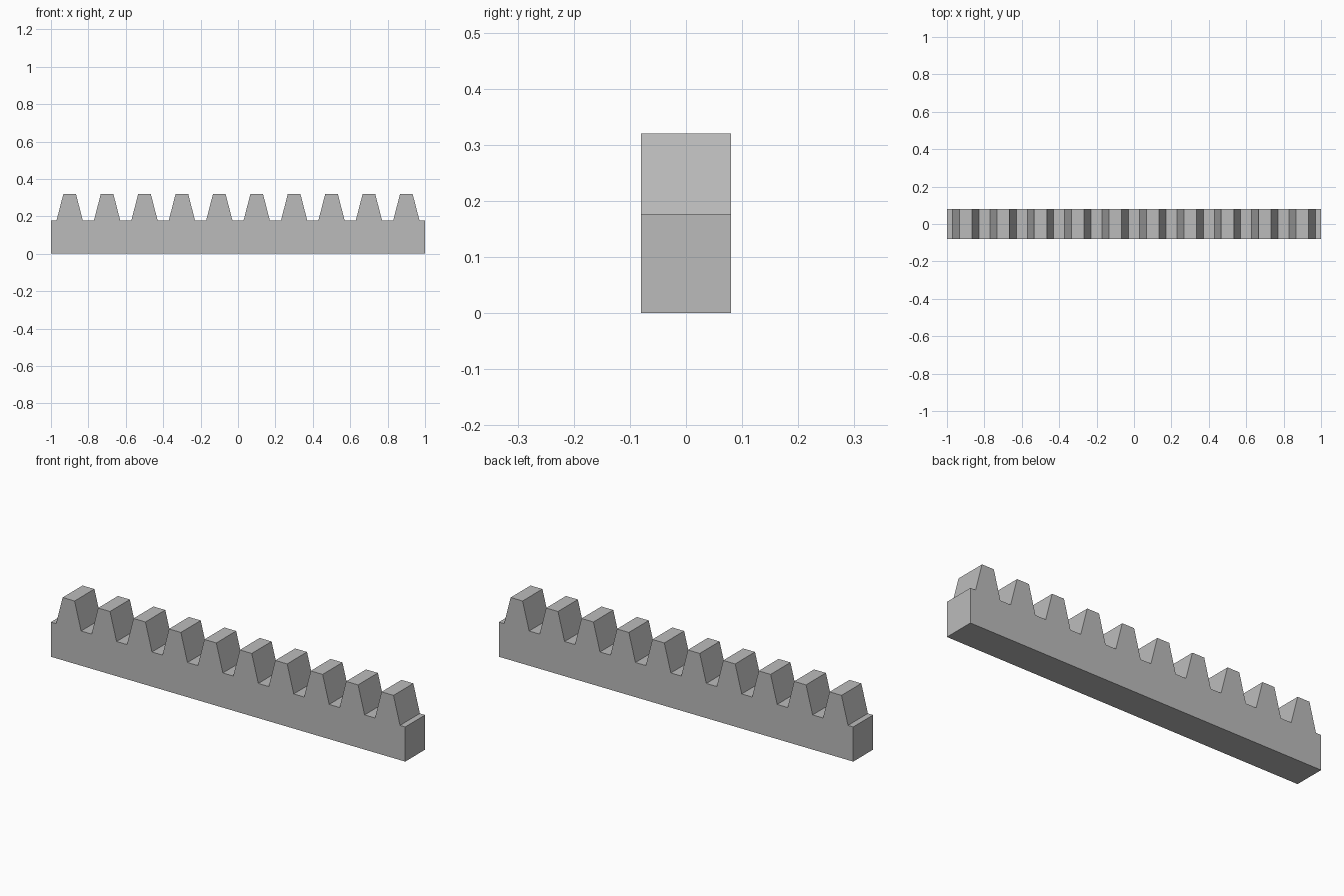
import bpy
import bmesh
import math

cube = bpy.data.objects.get("Cube")
if cube:
    bpy.data.objects.remove(cube, do_unlink=True)

# Rack proportions
TEETH = 10
PITCH = 0.2
MODULE = PITCH / math.pi
DEPTH = 0.16
TOP = 0.32
ROOT = TOP - 2.25 * MODULE
SLOPE = math.tan(math.radians(14.5))
TIP_HALF = PITCH / 4 - MODULE * SLOPE
ROOT_HALF = PITCH / 4 + 1.25 * MODULE * SLOPE

# Plain grey steel
steel = bpy.data.materials.new("grey_steel")
steel.use_nodes = True
grey = (0.5, 0.5, 0.5, 1)
steel.diffuse_color = grey
steel.node_tree.nodes["Principled BSDF"].inputs["Base Color"].default_value = grey

# Side profile: base bar with a row of straight-sided teeth
half = TEETH * PITCH / 2
profile = [(half, 0), (-half, 0), (-half, ROOT)]
for i in range(TEETH):
    x = (i + 0.5) * PITCH - half
    profile += [(x - ROOT_HALF, ROOT), (x - TIP_HALF, TOP),
                (x + TIP_HALF, TOP), (x + ROOT_HALF, ROOT)]
profile.append((half, ROOT))

# Extrude the profile through the depth
bm = bmesh.new()
face = bm.faces.new([bm.verts.new((x, -DEPTH / 2, z)) for x, z in profile])
extruded = bmesh.ops.extrude_face_region(bm, geom=[face], use_keep_orig=True)
moved = [v for v in extruded["geom"] if isinstance(v, bmesh.types.BMVert)]
bmesh.ops.translate(bm, verts=moved, vec=(0, DEPTH, 0))
bmesh.ops.recalc_face_normals(bm, faces=bm.faces)

mesh = bpy.data.meshes.new("gear_rack")
bm.to_mesh(mesh)
bm.free()
mesh.materials.append(steel)
rack = bpy.data.objects.new("gear_rack", mesh)
bpy.context.collection.objects.link(rack)
